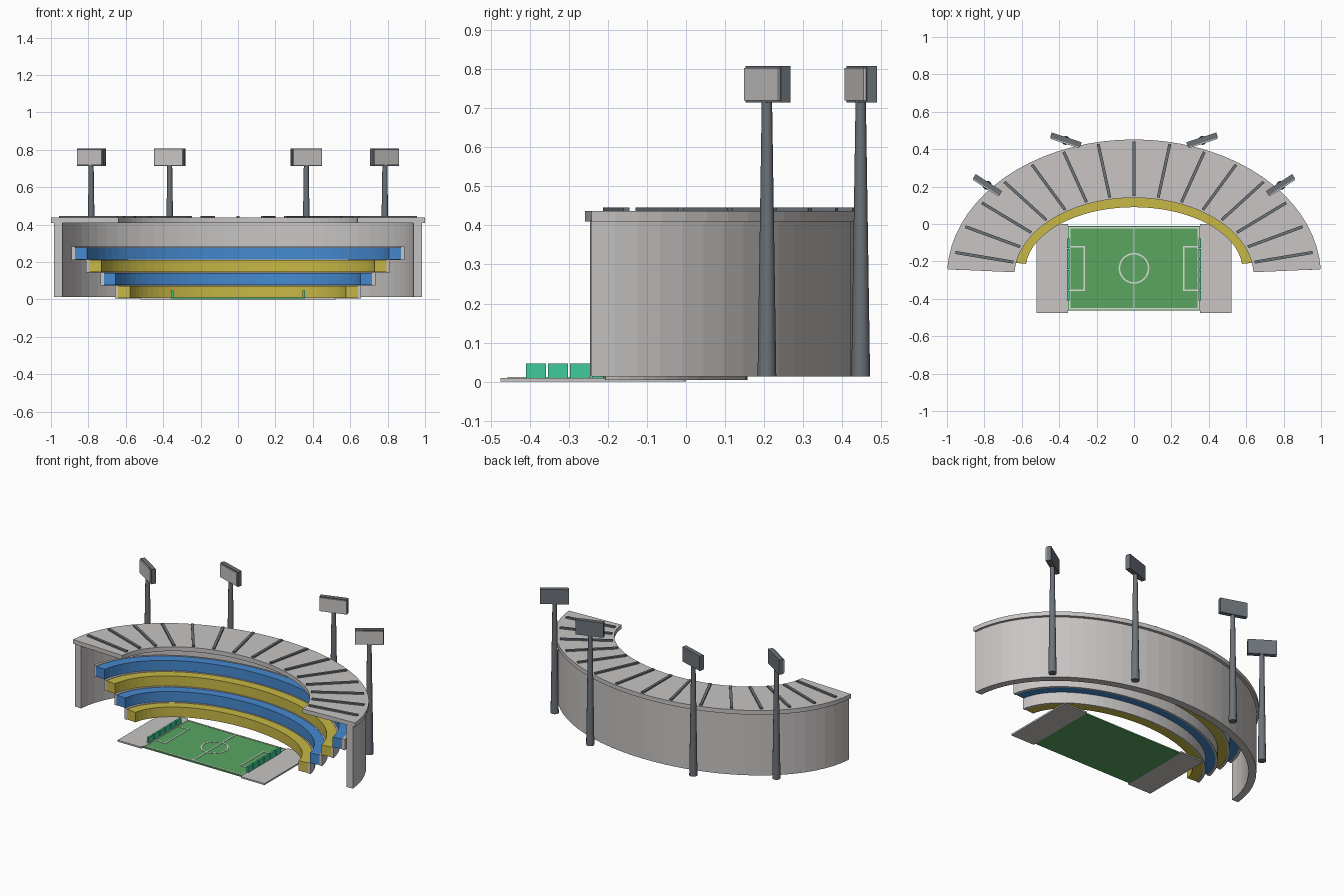
import bpy, bmesh, math
from math import sin, cos, radians, pi
from mathutils import Matrix

cube = bpy.data.objects.get("Cube")
if cube:
    bpy.data.objects.remove(cube)


def material(name, rgb):
    m = bpy.data.materials.new(name)
    m.use_nodes = True
    m.diffuse_color = (*rgb, 1)
    m.node_tree.nodes["Principled BSDF"].inputs["Base Color"].default_value = (*rgb, 1)
    return m


CONCRETE = material("concrete grey", (.58, .56, .55))
SLATE = material("slate metal", (.15, .17, .19))
YELLOW = material("seat yellow", (.58, .48, .06))
BLUE = material("seat blue", (.06, .25, .62))
GREEN = material("grass green", (.10, .38, .12))
TEAL = material("board teal", (.05, .60, .32))
WHITE = material("line white", (.70, .74, .66))


def finish(name, bm, mat):
    bmesh.ops.recalc_face_normals(bm, faces=bm.faces)
    mesh = bpy.data.meshes.new(name)
    bm.to_mesh(mesh)
    bm.free()
    mesh.materials.append(mat)
    ob = bpy.data.objects.new(name, mesh)
    bpy.context.collection.objects.link(ob)
    return ob


def add_box(bm, x0, x1, y0, y1, z0, z1, turn=None):
    mat = Matrix.Translation(((x0 + x1) / 2, (y0 + y1) / 2, (z0 + z1) / 2))
    mat = mat @ Matrix.Diagonal((x1 - x0, y1 - y0, z1 - z0, 1))
    bmesh.ops.create_cube(bm, size=1, matrix=turn @ mat if turn else mat)


def box(name, mat, *dims, turn=None):
    bm = bmesh.new()
    add_box(bm, *dims, turn=turn)
    return finish(name, bm, mat)


def arc(name, mat, inner, outer, z0, z1, cy, start, segments=36):
    """Rectangular section swept along a half ellipse, closed at both ends."""
    bm = bmesh.new()
    rings = []
    for i in range(segments + 1):
        t = radians(start + (180 - 2 * start) * i / segments)
        corners = [(inner, z0), (outer, z0), (outer, z1), (inner, z1)]
        rings.append([bm.verts.new((r[0] * cos(t), cy + r[1] * sin(t), z))
                      for r, z in corners])
    for a, b in zip(rings, rings[1:]):
        for k in range(4):
            n = (k + 1) % 4
            bm.faces.new((a[k], a[n], b[n], b[k]))
    bm.faces.new(rings[0])
    bm.faces.new(rings[-1])
    return finish(name, bm, mat)


# Outer wall and roof
CY = -.28
arc("outer_wall", CONCRETE, (.94, .665), (.985, .712), .013, .412, CY, 3)
arc("roof", CONCRETE, (.64, .42), (1.0, .732), .41, .437, CY, 3)

# Radial roof beams
bm = bmesh.new()
for k in range(-7, 8):
    t = radians(90 + 11.4 * k)
    ax, ay = .655 * cos(t), CY + .43 * sin(t)
    bx, by = .97 * cos(t), CY + .722 * sin(t)
    length = math.hypot(bx - ax, by - ay)
    turn = Matrix.Translation((ax, ay, 0)) @ Matrix.Rotation(math.atan2(by - ay, bx - ax), 4, 'Z')
    add_box(bm, 0, length, -.008, .008, .43, .446, turn)
finish("roof_beams", bm, SLATE)

# Stepped seating tiers with concrete backing
TIER_Y = -.245
for i, colour in enumerate((YELLOW, BLUE, YELLOW, BLUE)):
    a, b = .58 + .077 * i, .335 + .06 * i
    z = .008 + .069 * i
    arc(f"seat_tier_{i + 1}", colour, (a, b), (a + .064, b + .058), z, z + .064, TIER_Y, 5.5)
    arc(f"tier_backing_{i + 1}", CONCRETE, (a + .064, b + .058), (a + .082, b + .067),
        z - .003, z + .067, TIER_Y, 5.5)

# Pitch and side slabs
box("pitch", GREEN, -.353, .353, -.462, -.012, .001, .010)
for side, name in ((1, "left"), (-1, "right")):
    xs = sorted((side * .353, side * .52))
    box(f"{name}_slab", CONCRETE, *xs, -.475, 0, 0, .010)

# Pitch markings
Z0, Z1, W = .009, .012, .004
bm = bmesh.new()


def outline(x0, x1, y0, y1):
    for x in (x0, x1):
        add_box(bm, x - W, x + W, y0 - W, y1 + W, Z0, Z1)
    for y in (y0, y1):
        add_box(bm, x0 - W, x1 + W, y - W, y + W, Z0, Z1)


outline(-.344, .344, -.453, -.021)
outline(.267, .344, -.353, -.121)
outline(-.344, -.267, -.353, -.121)
add_box(bm, -W, W, -.453, -.021, Z0, Z1)
finish("pitch_lines", bm, WHITE)
arc_parts = ((.074, .074), (.082, .082), Z0, Z1, -.237, 0, 20)
arc("centre_circle_back", WHITE, *arc_parts)
front = arc("centre_circle_front", WHITE, *arc_parts[:4], 0, 0, 20)
front.rotation_euler.z = pi
front.location.y = -.237

# Boards along both ends of the pitch
for side, name in ((1, "left"), (-1, "right")):
    bm = bmesh.new()
    for k in range(6):
        y = -.409 + .056 * k
        x = side * .352
        add_box(bm, x - .006, x + .006, y, y + .051, .01, .047)
    finish(f"{name}_boards", bm, TEAL)

# Floodlights: tapered pole, lamp housing and lamp panel
for side, name in ((1, "left"), (-1, "right")):
    for place, x, y, angle in (("outer", .785, .207, 33), ("inner", .365, .447, 18)):
        bm = bmesh.new()
        bmesh.ops.create_cone(bm, cap_ends=True, segments=12, radius1=.024, radius2=.013,
                              depth=.72, matrix=Matrix.Translation((side * x, y, .373)))
        pole = finish(f"{name}_{place}_pole", bm, SLATE)
        for p in pole.data.polygons:
            p.use_smooth = len(p.vertices) == 4
        turn = Matrix.Translation((side * x, y, 0)) @ Matrix.Rotation(radians(side * angle), 4, 'Z')
        box(f"{name}_{place}_lamp_housing", SLATE, -.084, .084, -.011, .017, .714, .808, turn=turn)
        box(f"{name}_{place}_lamp_panel", CONCRETE, -.079, .079, -.018, -.010, .719, .803, turn=turn)
